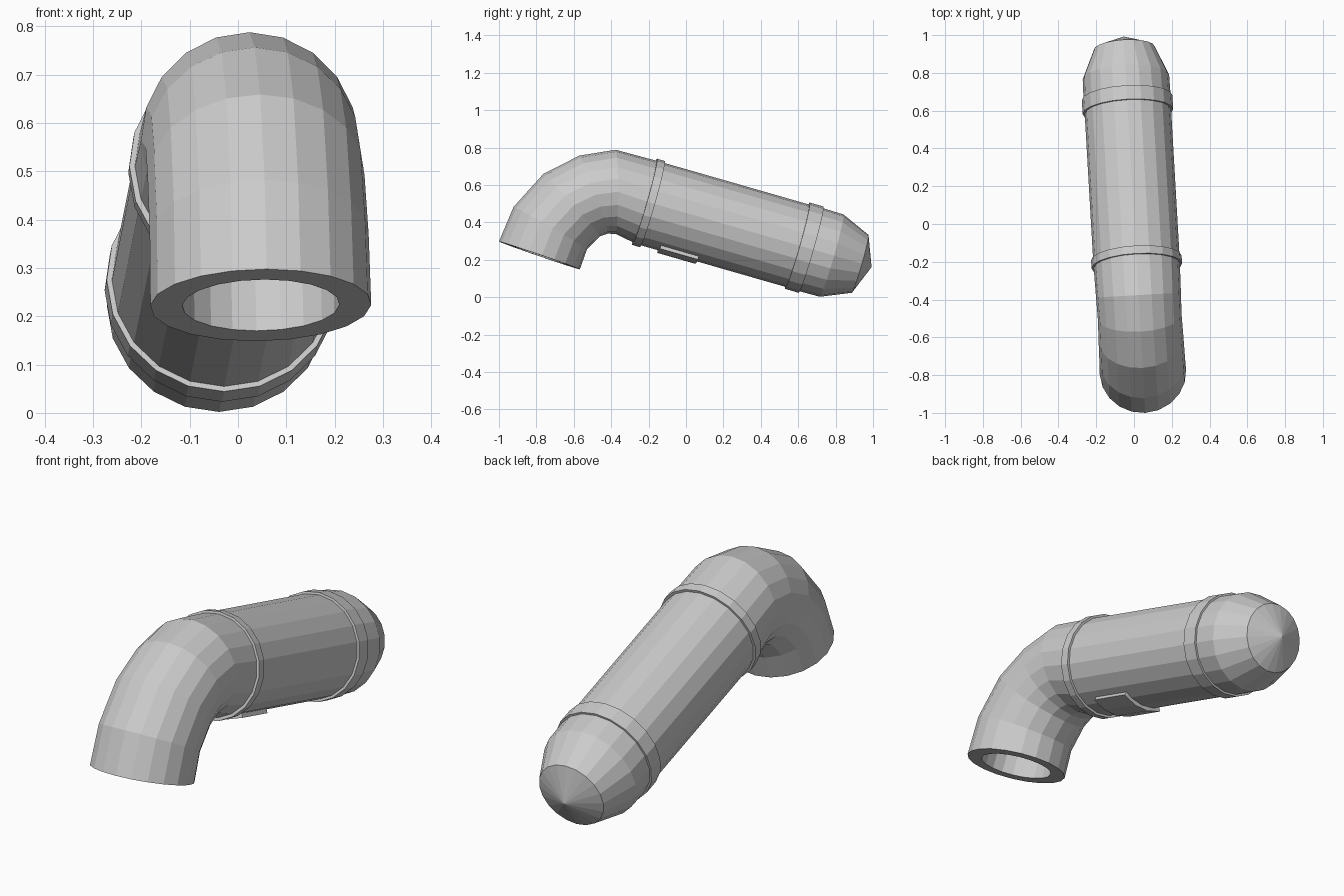
import bpy, bmesh
from math import sin, cos, radians, pi

if "Cube" in bpy.data.objects:
    bpy.data.objects.remove(bpy.data.objects["Cube"])

SIDES = 20
PITCH = 16.0      # downward slope of the straight run
YAW = 3.3         # slight turn about z
R = 0.229


def axis_point(y):
    return y, 0.446 - 0.287 * y


def straight(y, r):
    """Ring on the straight axis."""
    return (*axis_point(y), -PITCH, r)


def point(ring, a):
    """Point on a ring (y, z, tilt, radius); angle 0 is the top."""
    y, z, tilt, r = ring
    t = radians(tilt)
    return (r * sin(a), y - r * cos(a) * sin(t), z + r * cos(a) * cos(t))


def finish(name, bm):
    bmesh.ops.remove_doubles(bm, verts=bm.verts, dist=1e-5)
    bmesh.ops.recalc_face_normals(bm, faces=bm.faces)
    me = bpy.data.meshes.new(name)
    bm.to_mesh(me)
    bm.free()
    ob = bpy.data.objects.new(name, me)
    ob.rotation_euler.z = radians(YAW)
    ob.location.x = 0.002
    bpy.context.collection.objects.link(ob)
    return ob


def sweep(name, rings, angles=None, loop=False, caps=False):
    """Skin a list of rings, full circle or only over the given angles."""
    bm = bmesh.new()
    full = angles is None
    if full:
        angles = [2 * pi * i / SIDES for i in range(SIDES)]
    n = len(angles)
    rows = [[bm.verts.new(point(r, a)) for a in angles] for r in rings]
    m = len(rows)
    for j in range(m if loop else m - 1):
        p, q = rows[j], rows[(j + 1) % m]
        for i in range(n if full else n - 1):
            k = (i + 1) % n
            bm.faces.new((p[i], p[k], q[k], q[i]))
    if caps and full:
        bm.faces.new(rows[-1])
    elif caps:
        for i in (0, n - 1):
            bm.faces.new([row[i] for row in rows])
    return finish(name, bm)


# Hollow elbow running into the straight pipe
elbow = [(-0.377, 0.563, 0, 0.225), (-0.495, 0.548, 20, 0.222),
         (-0.613, 0.492, 42, 0.225), (-0.727, 0.369, 60, 0.227),
         (-0.785, 0.223, 71, R)]
bore = [(y, z, t, 0.163) for y, z, t, r in reversed(elbow)]
bore.append(straight(-0.2, 0.163))
sweep("elbow_pipe", [straight(0.66, R), straight(-0.2, R)] + elbow + bore, caps=True)

# Raised collars
for name, y0, y1 in (("front_collar", -0.222, -0.180), ("rear_collar", 0.596, 0.670)):
    sweep(name, [straight(y0, 0.22), straight(y0, 0.24),
                 straight(y1, 0.24), straight(y1, 0.22)], loop=True)

# Faceted end cap closing to a point
sweep("end_cap", [straight(0.66, 0.231), straight(0.78, 0.229),
                  straight(0.933, 0.161), straight(0.994, 0.0001)])

# Curved saddle plate under the pipe
arc = [pi + radians(a) for a in (-27, -9, 9, 27)]
y0, y1 = -0.085, 0.118
sweep("underside_plate", [straight(y0, 0.222), straight(y0, 0.246),
                          straight(y1, 0.246), straight(y1, 0.222)],
      angles=arc, loop=True, caps=True)
